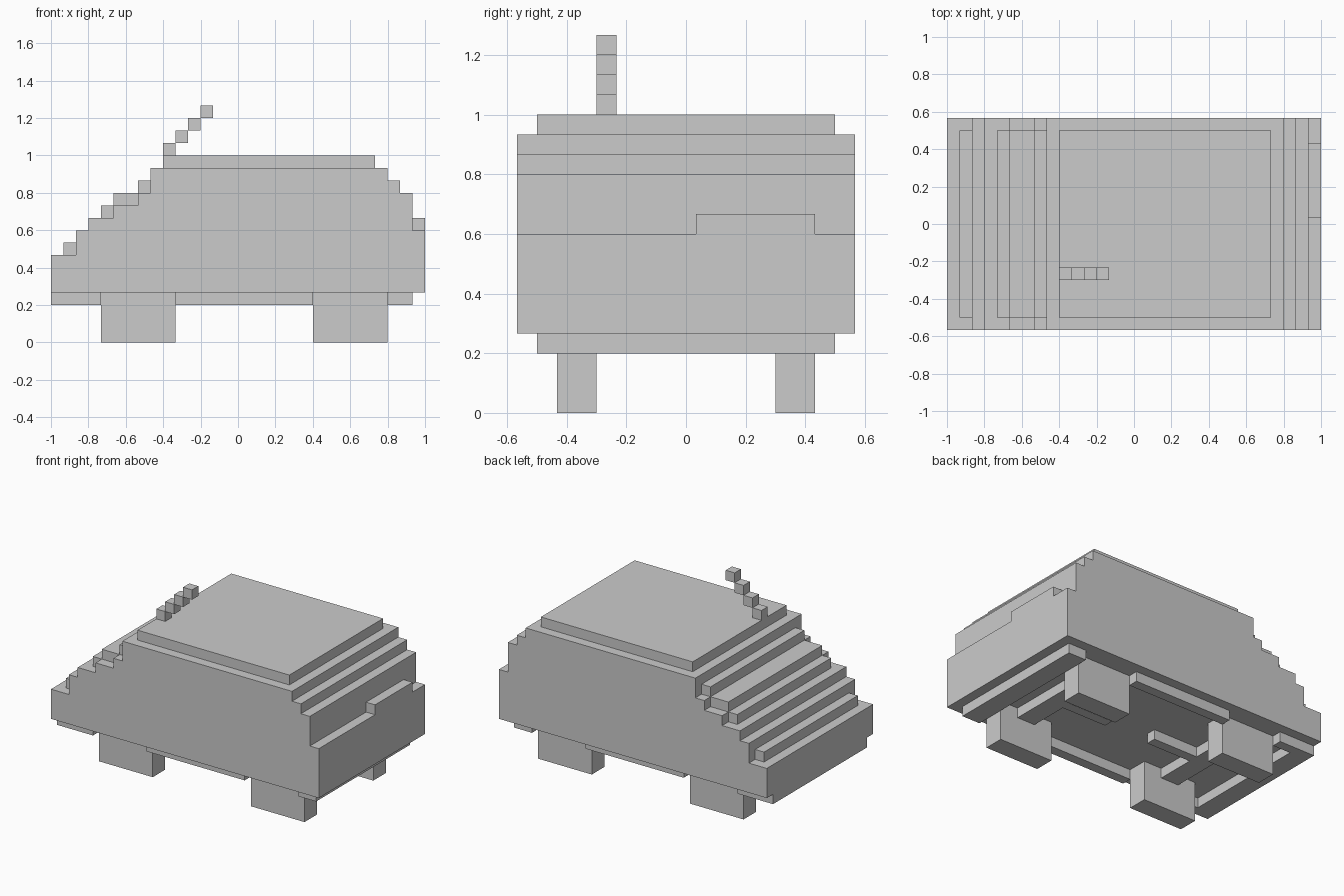
import bpy, bmesh

if "Cube" in bpy.data.objects:
    bpy.data.objects.remove(bpy.data.objects["Cube"])

U = 1 / 15  # one block


def prism(name, profile, half_width):
    """Extrude an x/z profile (in blocks) symmetrically along y."""
    bm = bmesh.new()
    verts = [bm.verts.new((x * U, -half_width * U, z * U)) for x, z in profile]
    face = bm.faces.new(verts)
    ext = bmesh.ops.extrude_face_region(bm, geom=[face])
    moved = [g for g in ext["geom"] if isinstance(g, bmesh.types.BMVert)]
    bmesh.ops.translate(bm, verts=moved, vec=(0, 2 * half_width * U, 0))
    bmesh.ops.recalc_face_normals(bm, faces=bm.faces)
    return finish(name, bm)


def box(name, x, y, z):
    """Box from (min, max) ranges in blocks."""
    bm = bmesh.new()
    bmesh.ops.create_cube(bm, size=1)
    for v in bm.verts:
        v.co = [(r[0] if c < 0 else r[1]) * U for c, r in zip(v.co, (x, y, z))]
    return finish(name, bm)


def finish(name, bm):
    mesh = bpy.data.meshes.new(name)
    bm.to_mesh(mesh)
    bm.free()
    obj = bpy.data.objects.new(name, mesh)
    bpy.context.collection.objects.link(obj)
    return obj


# Full-width stepped body
prism("body", [(-15, 4), (15, 4), (15, 9), (14, 9), (14, 12), (13, 12), (13, 13),
               (12, 13), (12, 14), (-7, 14), (-7, 12), (-8, 12), (-8, 11), (-10, 11),
               (-10, 10), (-12, 10), (-12, 9), (-13, 9), (-13, 7), (-15, 7)], 8.5)

# Inset roof, windscreen and lamp ledge
box("roof", (-6, 11), (-7.5, 7.5), (14, 15))
prism("windscreen", [(-11, 10), (-10, 10), (-10, 11), (-8, 11), (-8, 12), (-7, 12),
                     (-7, 13), (-8, 13), (-8, 12), (-10, 12), (-10, 11), (-11, 11)], 7.5)
box("lamp_ledge", (-14, -13), (-7.5, 7.5), (7, 8))
box("end_ledge", (14, 15), (0.5, 6.5), (9, 10))

# Diagonal antenna
for i in range(4):
    box("antenna_block", (-6 + i, -5 + i), (-4.5, -3.5), (15 + i, 16 + i))

# Underbody bumpers
box("front_bumper_skirt", (-15, -13), (-7.5, 7.5), (3, 4))
box("rear_bumper_skirt", (12, 14), (-7.5, 7.5), (3, 4))

# Wheels, sills and skirt corners on both sides
for s in (-1, 1):
    inner, outer = sorted((s * 4.5, s * 6.5)), sorted((s * 6.5, s * 7.5))
    for x in (-11, 6):
        box("wheel", (x, x + 6), inner, (0, 4))
    box("sill", (-5, 6), outer, (3, 4))
    box("skirt_corner", (-13, -11), outer, (3, 4))

# Axles and drive bars
for x in (-8, 9):
    box("axle", (x - 1, x + 1), (-4.5, 4.5), (3, 4))
box("front_drive_bar", (-7, -2), (-0.5, 0.5), (3, 4))
box("rear_drive_bar", (3, 8), (-0.5, 0.5), (3, 4))
